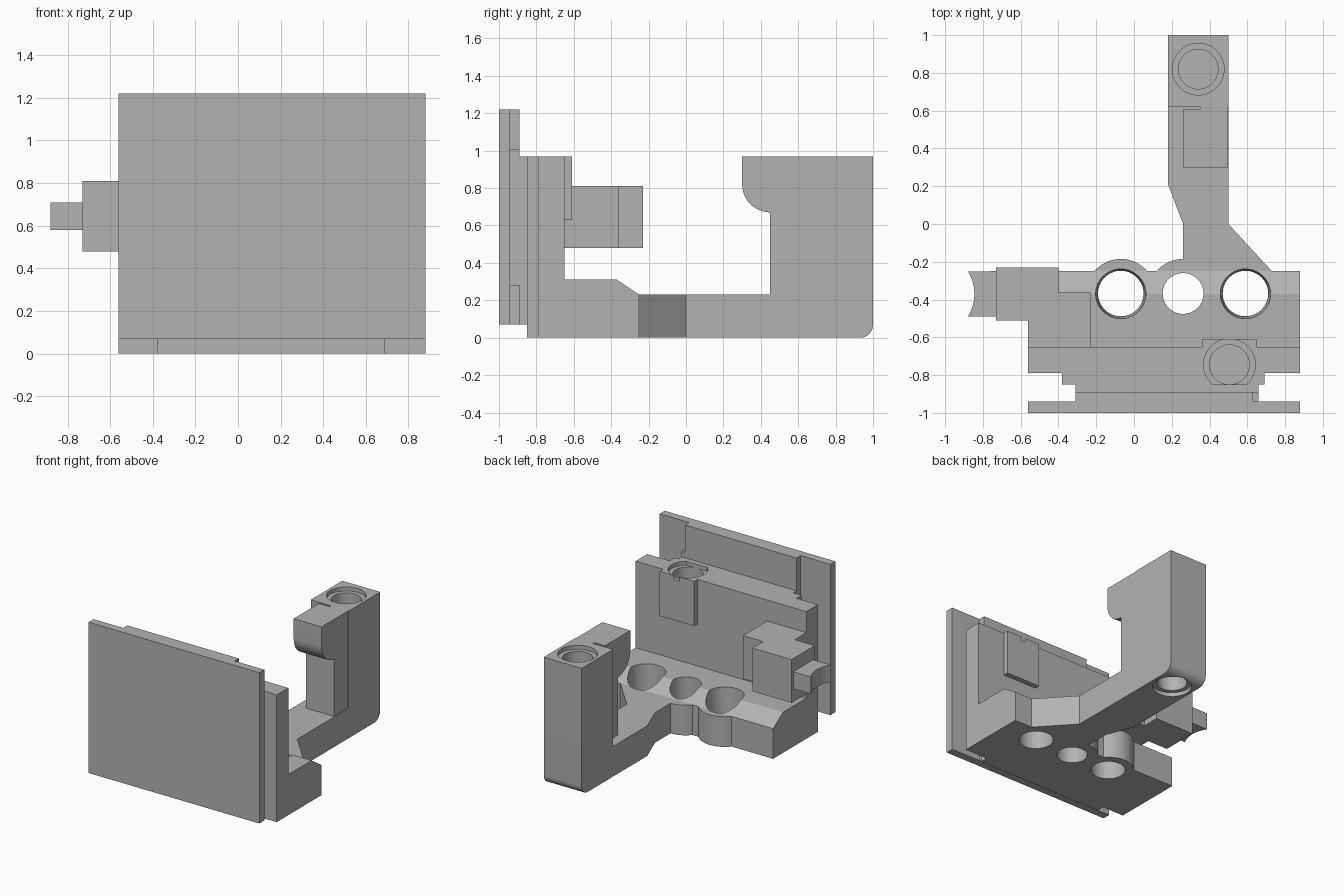
import bpy, bmesh
from math import sin, cos, pi, radians
from mathutils import Vector

old = bpy.data.objects.get("Cube")
if old:
    bpy.data.objects.remove(old, do_unlink=True)

grey = bpy.data.materials.new("matte_grey")
grey.use_nodes = True
grey.diffuse_color = (0.45, 0.45, 0.45, 1)
grey.node_tree.nodes["Principled BSDF"].inputs["Base Color"].default_value = (0.45, 0.45, 0.45, 1)


def make(name, bm):
    bmesh.ops.recalc_face_normals(bm, faces=bm.faces[:])
    mesh = bpy.data.meshes.new(name)
    bm.to_mesh(mesh)
    bm.free()
    mesh.materials.append(grey)
    ob = bpy.data.objects.new(name, mesh)
    bpy.context.collection.objects.link(ob)
    return ob


def extrude(name, outline, axis, lo, hi):
    """Extrude a flat outline along x (outline in y,z) or z (outline in x,y)."""
    bm = bmesh.new()
    place = (lambda a, b: (lo, a, b)) if axis == "x" else (lambda a, b: (a, b, lo))
    face = bm.faces.new([bm.verts.new(place(a, b)) for a, b in outline])
    moved = bmesh.ops.extrude_face_region(bm, geom=[face])["geom"]
    step = Vector((hi - lo, 0, 0)) if axis == "x" else Vector((0, 0, hi - lo))
    bmesh.ops.translate(bm, vec=step, verts=[v for v in moved if isinstance(v, bmesh.types.BMVert)])
    return make(name, bm)


def box(name, x, y, z):
    return extrude(name, [(x[0], y[0]), (x[1], y[0]), (x[1], y[1]), (x[0], y[1])], "z", *z)


def rod(name, x, y, z0, z1, r0, r1=None):
    bm = bmesh.new()
    bmesh.ops.create_cone(bm, cap_ends=True, segments=64, radius1=r0,
                          radius2=r0 if r1 is None else r1, depth=z1 - z0)
    bmesh.ops.translate(bm, vec=(x, y, (z0 + z1) / 2), verts=bm.verts[:])
    return make(name, bm)


def arc(cx, cy, r, start, end, n=12):
    return [(cx + r * cos(radians(start + (end - start) * i / n)),
             cy + r * sin(radians(start + (end - start) * i / n))) for i in range(n + 1)]


def cut(ob, cutters):
    bpy.context.view_layer.objects.active = ob
    for c in cutters:
        mod = ob.modifiers.new("hole", "BOOLEAN")
        mod.operation, mod.solver, mod.object = "DIFFERENCE", "EXACT", c
        bpy.ops.object.modifier_apply(modifier=mod.name)


# Front plate, neck and tongue
box("front_plate", (-0.56, 0.88), (-1, -0.94), (0.07, 1.22))
box("plate_backing", (-0.31, 0.63), (-0.94, -0.89), (0.07, 1.22))
box("backing_side_rib", (0.63, 0.66), (-0.94, -0.89), (0.28, 1.01))
box("neck", (-0.31, 0.66), (-0.89, -0.85), (0.07, 0.97))
tongue = box("tongue", (-0.38, 0.69), (-0.85, -0.79), (0, 0.97))

# L-shaped body with sloped rear edge
body = extrude("body", [(-0.79, 0), (-0.25, 0), (-0.25, 0.23), (-0.37, 0.31),
                        (-0.65, 0.31), (-0.65, 0.97), (-0.79, 0.97)], "x", -0.56, 0.88)
pad = box("screw_pad", (0.36, 0.65), (-0.65, -0.61), (0.63, 0.97))

# Rounded collars behind the bores
HOLE_Y = -0.368
collars = [rod("collar", x, HOLE_Y, 0, 0.23, 0.183) for x in (-0.07, 0.26)]

# Arm beam, rear post and hook
beam = extrude("arm_beam", [(0.26, -0.25), (0.73, -0.25), (0.5, 0), (0.5, 0.62),
                            (0.18, 0.62), (0.18, 0.21), (0.26, 0)], "z", 0, 0.23)
post = extrude("rear_post", [(0.62, 0)] + arc(0.93, 0.07, 0.07, -90, 0)
               + [(1, 0.97), (0.62, 0.97)], "x", 0.18, 0.5)
extrude("hook", [(0.45, 0.23), (0.605, 0.23), (0.605, 0.97), (0.30, 0.97)]
        + arc(0.45, 0.82, 0.15, 180, 270), "x", 0.26, 0.495)
box("hook_web", (0.35, 0.495), (0.605, 0.62), (0.23, 0.97))

# Side clip with a concave-ended prong
extrude("side_clip", [(-0.73, -0.51), (-0.56, -0.51), (-0.56, -0.65), (-0.23, -0.65),
                      (-0.23, -0.36), (-0.4, -0.36), (-0.4, -0.23), (-0.73, -0.23)],
        "z", 0.48, 0.81)
extrude("side_prong", [(-0.73, -0.49), (-0.73, -0.25)]
        + arc(-1.07, -0.37, 0.225, 32, -32), "z", 0.58, 0.71)

# Through bores
bores = [rod("bore_cutter", x, HOLE_Y, -0.01, 0.4, r0, r1)
         for x, r0, r1 in ((-0.07, 0.12, 0.137), (0.26, 0.108, 0.108), (0.59, 0.12, 0.137))]


# Stepped blind screw pockets
def pocket(x, y, face, into):
    out = []
    for r, d in ((0.137, 0.03), (0.105, 0.2)):
        z0, z1 = sorted((face - into * 0.02, face + into * d))
        out.append(rod("pocket_cutter", x, y, z0, z1, r))
    return out


body_pocket = pocket(0.505, -0.745, 0.97, -1)
post_pockets = pocket(0.34, 0.82, 0.97, -1) + pocket(0.34, 0.82, 0, 1)
cut(body, bores + body_pocket)
cut(tongue, body_pocket)
cut(pad, body_pocket)
cut(post, post_pockets)
cut(beam, bores)
for c in collars:
    cut(c, bores)
for c in bores + body_pocket + post_pockets:
    bpy.data.objects.remove(c, do_unlink=True)

# Smooth the curved walls, keep the edges crisp
bpy.ops.object.select_all(action="DESELECT")
for ob in bpy.context.collection.objects:
    if ob.type == "MESH" and grey.name in ob.data.materials:
        ob.select_set(True)
        bpy.context.view_layer.objects.active = ob
bpy.ops.object.shade_smooth_by_angle(angle=radians(30))
